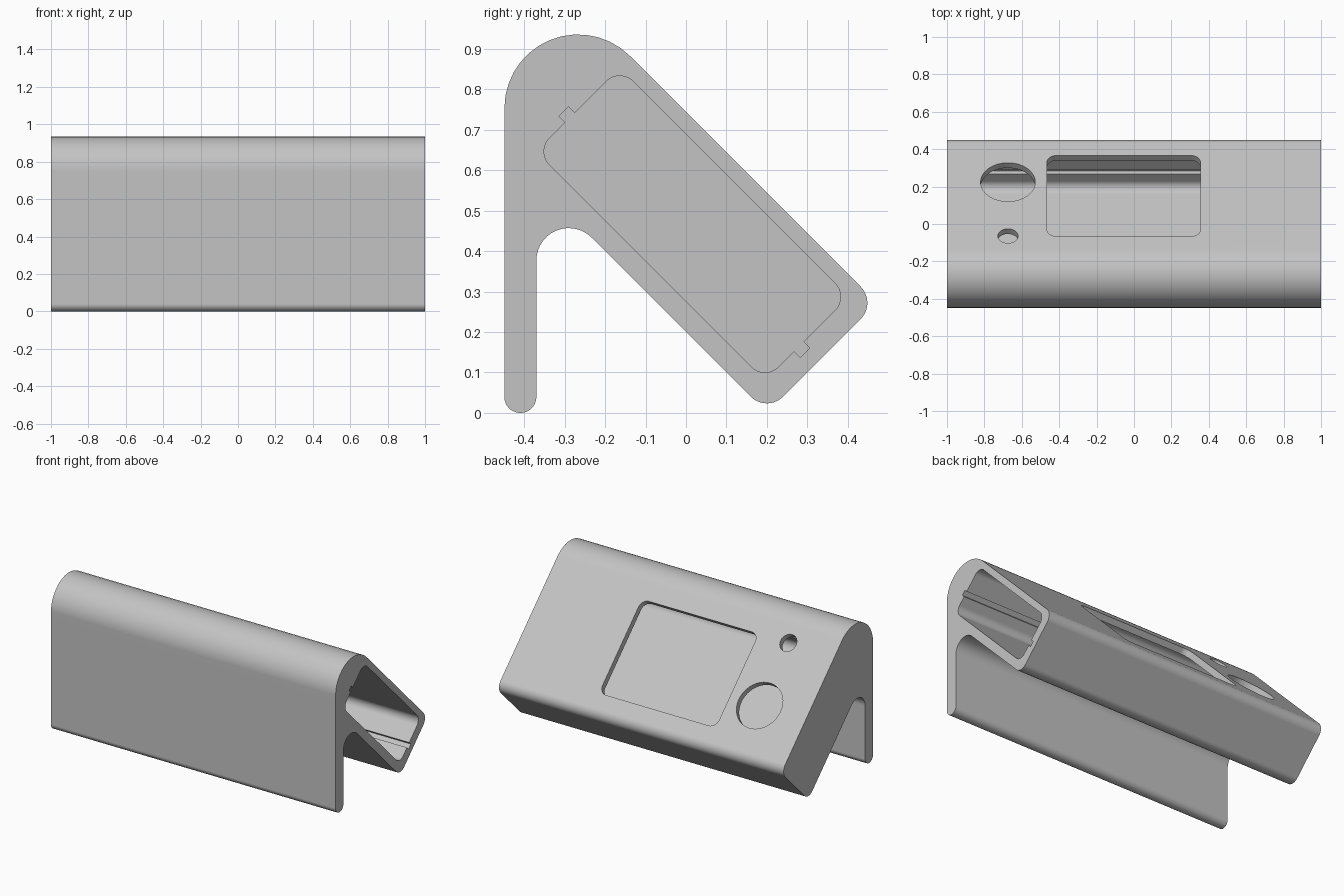
import bpy
import bmesh
import math
from mathutils import Vector

if "Cube" in bpy.data.objects:
    bpy.data.objects.remove(bpy.data.objects["Cube"], do_unlink=True)

grey = bpy.data.materials.new("light_grey")
grey.use_nodes = True
GREY = (0.55, 0.55, 0.55, 1)
grey.diffuse_color = GREY
grey.node_tree.nodes["Principled BSDF"].inputs["Base Color"].default_value = GREY


def rounded(corners, steps=14):
    """Polygon outline from (a, b, radius) corners, each rounded by an arc."""
    out = []
    for i, (a, b, r) in enumerate(corners):
        p = Vector((a, b))
        if r == 0:
            out.append(p)
            continue
        d0 = (Vector(corners[i - 1][:2]) - p).normalized()
        d1 = (Vector(corners[(i + 1) % len(corners)][:2]) - p).normalized()
        half = d0.angle(d1) / 2
        centre = p + (d0 + d1).normalized() * (r / math.sin(half))
        start = p + d0 * (r / math.tan(half)) - centre
        end = p + d1 * (r / math.tan(half)) - centre
        sweep = math.atan2(start.x * end.y - start.y * end.x, start.dot(end))
        for k in range(steps + 1):
            t = sweep * k / steps
            c, s = math.cos(t), math.sin(t)
            out.append(centre + Vector((start.x * c - start.y * s,
                                        start.x * s + start.y * c)))
    return out


def prism(name, points, direction):
    """Solid made by pushing a flat outline along a direction."""
    bm = bmesh.new()
    face = bm.faces.new([bm.verts.new(p) for p in points])
    new = bmesh.ops.extrude_face_region(bm, geom=[face], use_keep_orig=True)["geom"]
    bmesh.ops.translate(bm, vec=direction,
                        verts=[g for g in new if isinstance(g, bmesh.types.BMVert)])
    bmesh.ops.recalc_face_normals(bm, faces=bm.faces)
    mesh = bpy.data.meshes.new(name)
    bm.to_mesh(mesh)
    bm.free()
    mesh.materials.append(grey)
    obj = bpy.data.objects.new(name, mesh)
    bpy.context.collection.objects.link(obj)
    return obj


def slanted(total, diff, r=0.0):
    """Corner where y + z = total meets z - y = diff."""
    return ((total - diff) / 2, (total + diff) / 2, r)


TOP, UNDER = 0.744, 0.2          # y + z of the sloping faces
FRONT, LEG_BACK = -0.449, -0.37  # y of the front plate

# Body: front plate folded over into a sloping box
body_outline = rounded([
    (FRONT, 0, 0.0394), (LEG_BACK, 0, 0.0394),
    (LEG_BACK, UNDER - LEG_BACK, 0.08),
    slanted(UNDER, -0.2, 0.057), slanted(TOP, -0.2, 0.057),
    (FRONT, TOP - FRONT, 0.182)])
body = prism("sloped_housing", [(-1, p.x, p.y) for p in body_outline], (2, 0, 0))

# Cavity open at the left end, with a groove in each short wall
low, high, near, far = 0.2755, 0.689, 1.017, -0.115
g0, g1, depth = 0.42, 0.466, 0.031
cavity_outline = rounded([
    slanted(low, far, 0.048),
    slanted(g0, far), slanted(g0, far - depth), slanted(g1, far - depth), slanted(g1, far),
    slanted(high, far, 0.048), slanted(high, near, 0.048),
    slanted(g1, near), slanted(g1, near + depth), slanted(g0, near + depth), slanted(g0, near),
    slanted(low, near, 0.048)])
cutters = [prism("cavity_cutter", [(-0.95, p.x, p.y) for p in cavity_outline], (2.2, 0, 0))]

# Openings through the sloping wall, drawn in plan on the slope
def slope_cutter(name, plan):
    start = [(p.x, p.y + 0.05, TOP - p.y + 0.05) for p in plan]
    return prism(name, start, (0, -0.12, -0.12))


def hole_plan(x, y, r, n=64):
    return [Vector((x + r * math.cos(k * math.tau / n),
                    y + r * math.sin(k * math.tau / n) / math.sqrt(2))) for k in range(n)]


x0, x1, y0, y1, r = -0.465, 0.355, -0.065, 0.366, 0.05
window = rounded([(x0, y0 * math.sqrt(2), r), (x1, y0 * math.sqrt(2), r),
                  (x1, y1 * math.sqrt(2), r), (x0, y1 * math.sqrt(2), r)])
window = [Vector((p.x, p.y / math.sqrt(2))) for p in window]
cutters += [slope_cutter("window_cutter", window),
            slope_cutter("large_hole_cutter", hole_plan(-0.674, 0.224, 0.146)),
            slope_cutter("small_hole_cutter", hole_plan(-0.674, -0.064, 0.054))]

# Cut the openings, then shade
bpy.ops.object.select_all(action="DESELECT")
body.select_set(True)
bpy.context.view_layer.objects.active = body
for cutter in cutters:
    cutter.hide_render = True
    mod = body.modifiers.new(cutter.name, "BOOLEAN")
    mod.operation = "DIFFERENCE"
    mod.solver = "EXACT"
    mod.object = cutter
    bpy.ops.object.modifier_apply(modifier=mod.name)
for cutter in cutters:
    bpy.data.objects.remove(cutter, do_unlink=True)

bpy.ops.object.shade_smooth_by_angle(angle=math.radians(30))
weighted = body.modifiers.new("flat_faces", "WEIGHTED_NORMAL")
weighted.keep_sharp = True
